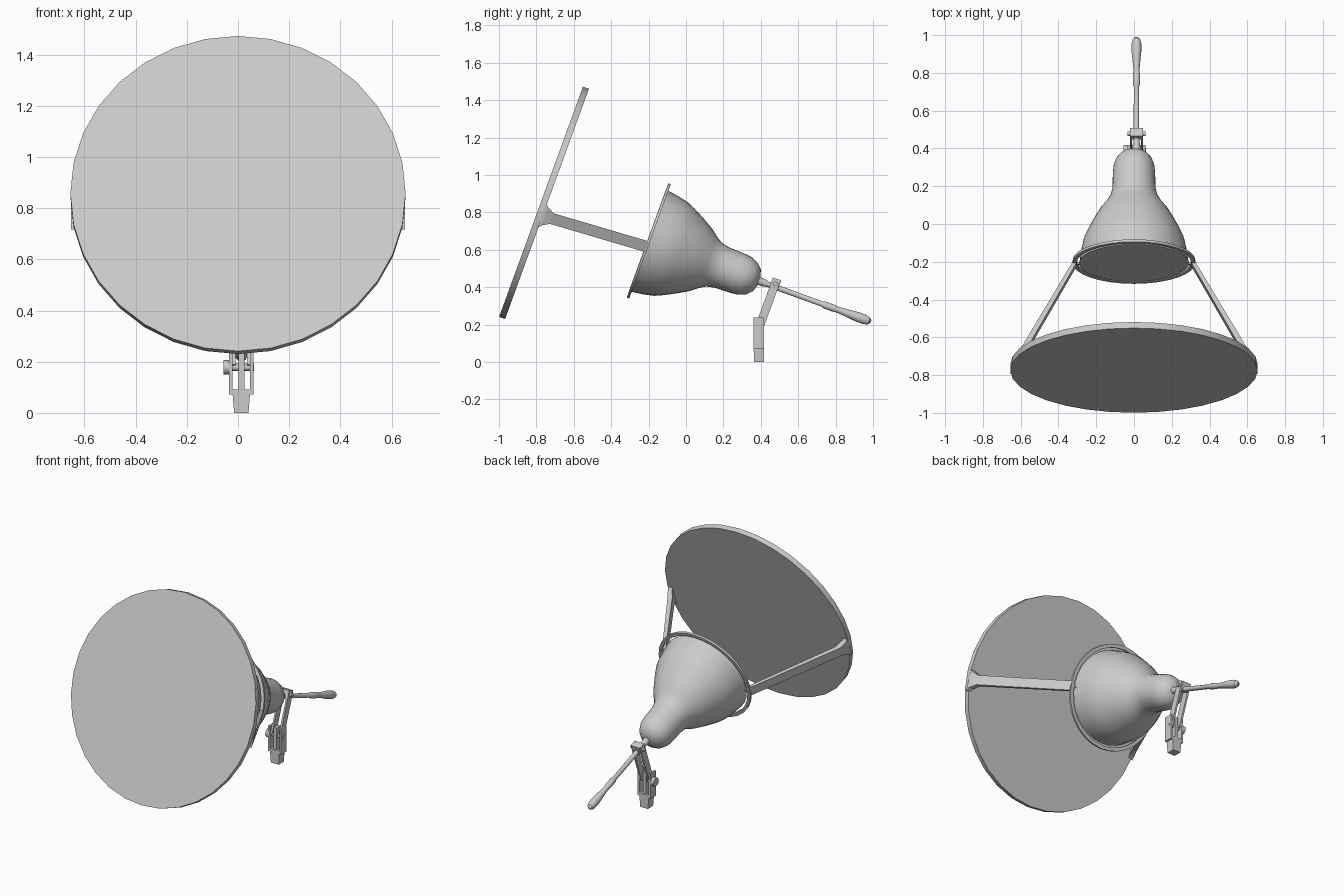
import bpy, bmesh, math
from mathutils import Matrix, Vector

cube = bpy.data.objects.get("Cube")
if cube:
    bpy.data.objects.remove(cube, do_unlink=True)

grey = bpy.data.materials.new("light_grey")
grey.use_nodes = True
grey.diffuse_color = (0.6, 0.6, 0.6, 1)
grey.node_tree.nodes["Principled BSDF"].inputs["Base Color"].default_value = grey.diffuse_color

# Tilted lamp frame: local z runs backwards along the lamp axis, local y is up
TILT = math.radians(20)
c, s = math.cos(TILT), math.sin(TILT)
LAMP = Matrix(((-1, 0, 0, 0), (0, s, c, -0.775), (0, c, -s, 0.857), (0, 0, 0, 1)))
HANDLE_X = 0.013


def finish(name, bm, matrix=Matrix(), smooth=False):
    bmesh.ops.remove_doubles(bm, verts=bm.verts, dist=1e-5)
    bmesh.ops.recalc_face_normals(bm, faces=bm.faces)
    mesh = bpy.data.meshes.new(name)
    bm.to_mesh(mesh)
    bm.free()
    mesh.materials.append(grey)
    obj = bpy.data.objects.new(name, mesh)
    bpy.context.collection.objects.link(obj)
    obj.matrix_world = matrix
    if smooth:
        bpy.ops.object.select_all(action='DESELECT')
        obj.select_set(True)
        bpy.context.view_layer.objects.active = obj
        bpy.ops.object.shade_smooth_by_angle(angle=math.radians(35))
    return obj


def loft(name, rings, matrix=Matrix(), smooth=False, caps=True):
    """Skin a list of equally sized closed rings."""
    bm = bmesh.new()
    rows = [[bm.verts.new(p) for p in ring] for ring in rings]
    n = len(rows[0])
    for a, b in zip(rows, rows[1:]):
        for i in range(n):
            j = (i + 1) % n
            bm.faces.new((a[i], a[j], b[j], b[i]))
    if caps:
        bm.faces.new(rows[0])
        bm.faces.new(rows[-1])
    return finish(name, bm, matrix, smooth)


def lathe(name, profile, sides=32, x=0.0, caps=True, matrix=LAMP, smooth=True):
    """Turn (distance along axis, radius) points around the axis."""
    rings = []
    for t, r in profile:
        angles = [2 * math.pi * i / sides for i in range(sides)]
        rings.append([(x + r * math.sin(a), r * math.cos(a), t) for a in angles])
    return loft(name, rings, matrix, smooth, caps)


def box(name, centre, size, pitch=0.0):
    bm = bmesh.new()
    bmesh.ops.create_cube(bm, size=1)
    bmesh.ops.scale(bm, vec=Vector(size), verts=bm.verts)
    return finish(name, bm, Matrix.Translation(centre) @ Matrix.Rotation(pitch, 4, 'X'))


def cross_bolt(name, centre, radius, length):
    turn = Matrix.Translation(centre) @ Matrix.Rotation(math.pi / 2, 4, 'Y')
    lathe(name, [(-length / 2, radius), (length / 2, radius)], 12, matrix=turn)


# Large flat front disc
lathe("front_disc", [(0, 0.655), (0.034, 0.655)])

# Bell-shaped housing with a closed flat mouth
lathe("bell_housing", [(0.605, 0.29), (0.622, 0.287), (0.68, 0.279), (0.74, 0.266),
                       (0.785, 0.246), (0.85, 0.212), (0.91, 0.177), (0.95, 0.145),
                       (0.985, 0.124), (1.03, 0.114), (1.11, 0.112), (1.16, 0.107),
                       (1.2, 0.09), (1.228, 0.062), (1.24, 0.025)])

# Hoop standing clear of the mouth, closed ring section
lathe("mouth_hoop", [(0.606, 0.303), (0.606, 0.325), (0.62, 0.325), (0.62, 0.303),
                     (0.606, 0.303)], caps=False)

# Side arms between hoop and disc, with a flared foot on the disc
for side, label in ((-1, "left"), (1, "right")):
    rings = []
    for t, low, high, x, half in ((0.03, -0.138, 0.0, 0.637, 0.016),
                                  (0.045, -0.118, -0.015, 0.633, 0.016),
                                  (0.085, -0.095, -0.035, 0.612, 0.017),
                                  (0.615, -0.062, -0.002, 0.312, 0.012)):
        rings.append([(side * (x - half), low, t), (side * (x + half), low, t),
                      (side * (x + half), high, t), (side * (x - half), high, t)])
    loft(label + "_arm", rings, LAMP)
    pin = box(label + "_hoop_pin", (0, 0, 0), (0.03, 0.012, 0.01))
    pin.matrix_world = LAMP @ Matrix.Translation((side * 0.296, -0.03, 0.613))

# Handle rod with collar and swelling grip
lathe("handle", [(1.225, 0.022), (1.27, 0.02), (1.29, 0.015), (1.6, 0.014), (1.61, 0.019),
                 (1.66, 0.019), (1.69, 0.016), (1.74, 0.02), (1.8, 0.026), (1.84, 0.026),
                 (1.865, 0.02), (1.877, 0.006)], 16, x=-HANDLE_X)

# Pivot block clamped on the handle
LEAN = -math.radians(20)
box("pivot_block", (HANDLE_X, 0.478, 0.418), (0.05, 0.045, 0.055), LEAN)
cross_bolt("pivot_bolt", (HANDLE_X, 0.478, 0.418), 0.012, 0.095)

# Twin leaning links and the fork plates that hold them
for side, label in ((-1, "right"), (1, "left")):
    box(label + "_link", (HANDLE_X + side * 0.029, 0.438, 0.313), (0.012, 0.045, 0.28), LEAN)
    box(label + "_fork_plate", (HANDLE_X + side * 0.041, 0.39, 0.155), (0.013, 0.056, 0.165))
box("centre_tongue", (HANDLE_X, 0.39, 0.15), (0.023, 0.045, 0.17))
cross_bolt("fork_bolt", (HANDLE_X, 0.39, 0.178), 0.014, 0.1)
cross_bolt("fork_knob", (-0.043, 0.39, 0.178), 0.028, 0.026)

# Tapered foot
foot = []
for z, w, d in ((0, 0.028, 0.027), (0.075, 0.034, 0.028), (0.092, 0.036, 0.028)):
    foot.append([(HANDLE_X + sx * w, 0.39 + sy * d, z)
                 for sx, sy in ((-1, -1), (1, -1), (1, 1), (-1, 1))])
loft("foot", foot)
